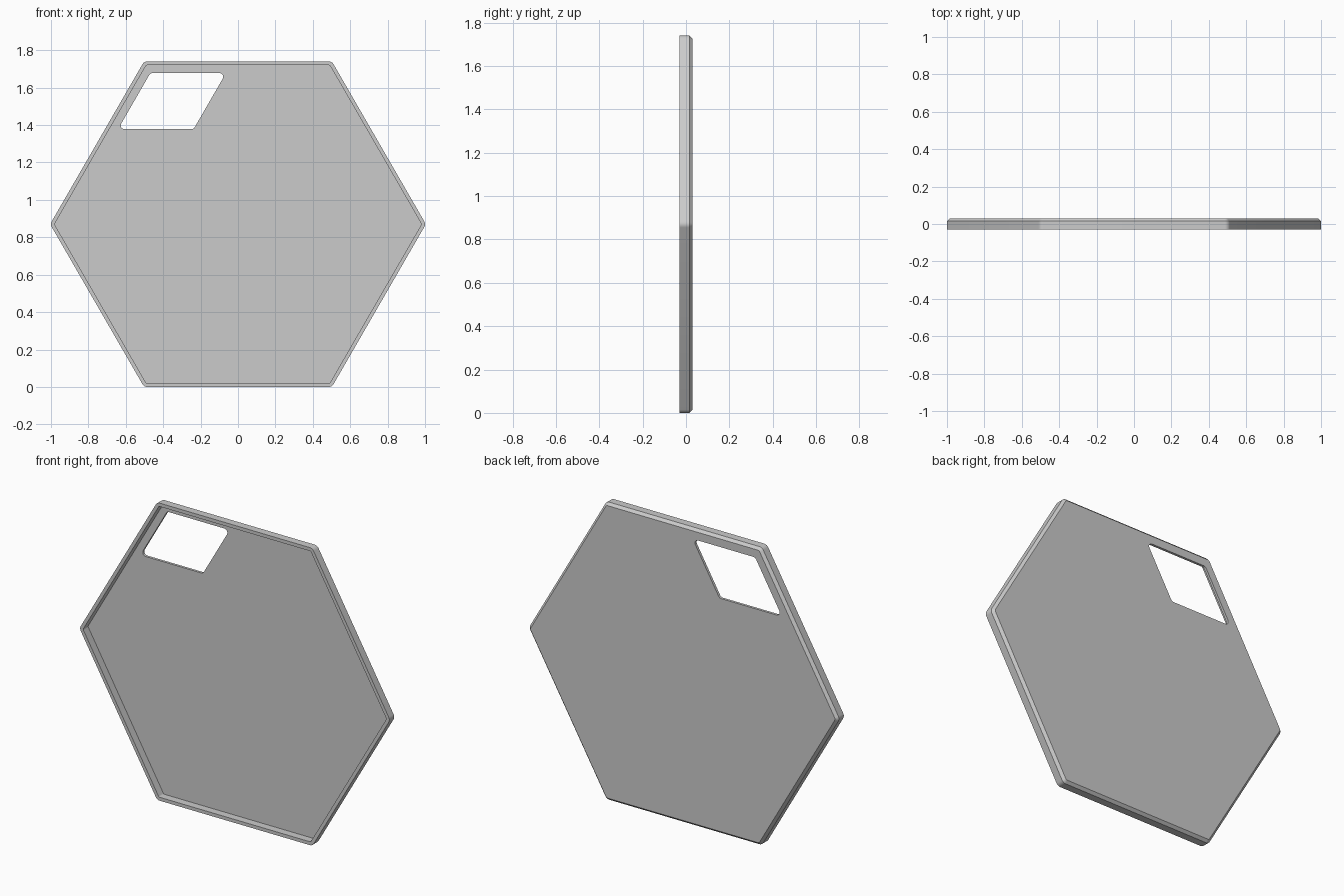
import bpy, bmesh, math

if "Cube" in bpy.data.objects:
    bpy.data.objects.remove(bpy.data.objects["Cube"], do_unlink=True)

APOTHEM, HALF, WALL, CHAMFER, ROUND = 0.87, 0.03, 0.02, 0.015, 0.03
FLOOR_Y = 0.015
STEPS = 6

grey = bpy.data.materials.new("plain grey")
grey.use_nodes = True
colour = (0.6, 0.6, 0.6, 1)
grey.diffuse_color = colour
grey.node_tree.nodes["Principled BSDF"].inputs["Base Color"].default_value = colour


def rounded(centres, radius):
    """Outline (x, z) around counter-clockwise corner centres, with round corners."""
    points, n = [], len(centres)
    for i, (x, z) in enumerate(centres):
        px, pz = centres[i - 1]
        nx, nz = centres[(i + 1) % n]
        start = math.atan2(px - x, z - pz)
        turn = (math.atan2(x - nx, nz - z) - start) % math.tau
        for k in range(STEPS + 1):
            a = start + turn * k / STEPS
            points.append((x + radius * math.cos(a), z + radius * math.sin(a)))
    return points


def loft(name, centres, profile):
    """Closed solid through rings given as (y, corner radius)."""
    bm = bmesh.new()
    rings = [[bm.verts.new((x, y, z)) for x, z in rounded(centres, r)]
             for y, r in profile]
    for a, b in zip(rings, rings[1:]):
        for i in range(len(a)):
            j = (i + 1) % len(a)
            bm.faces.new((a[i], a[j], b[j], b[i]))
    bm.faces.new(rings[0])
    bm.faces.new(rings[-1])
    bmesh.ops.recalc_face_normals(bm, faces=bm.faces)
    mesh = bpy.data.meshes.new(name)
    bm.to_mesh(mesh)
    bm.free()
    mesh.materials.append(grey)
    obj = bpy.data.objects.new(name, mesh)
    bpy.context.collection.objects.link(obj)
    return obj


# Hexagonal tray: chamfered back, raised rim, recessed floor
reach = (APOTHEM - ROUND) / math.cos(math.pi / 6)
hexagon = [(reach * math.cos(i * math.pi / 3),
            APOTHEM + reach * math.sin(i * math.pi / 3)) for i in range(6)]
tray = loft("hexagonal_tray", hexagon, [
    (HALF, ROUND - CHAMFER), (HALF - CHAMFER, ROUND), (-HALF, ROUND),
    (-HALF, ROUND - WALL), (FLOOR_Y, ROUND - WALL)])

# Slanted window cut through the floor
window = [(-0.607, 1.398), (-0.249, 1.398), (-0.099, 1.658), (-0.457, 1.658)]
cutter = loft("window_cutter", window, [(-0.1, 0.02), (0.1, 0.02)])
cutter.hide_render = True

bpy.ops.object.select_all(action="DESELECT")
tray.select_set(True)
bpy.context.view_layer.objects.active = tray
cut = tray.modifiers.new("window", "BOOLEAN")
cut.operation, cut.solver, cut.object = "DIFFERENCE", "EXACT", cutter
bpy.ops.object.modifier_apply(modifier=cut.name)
bpy.data.objects.remove(cutter, do_unlink=True)
bpy.ops.object.shade_smooth_by_angle(angle=math.radians(30))
